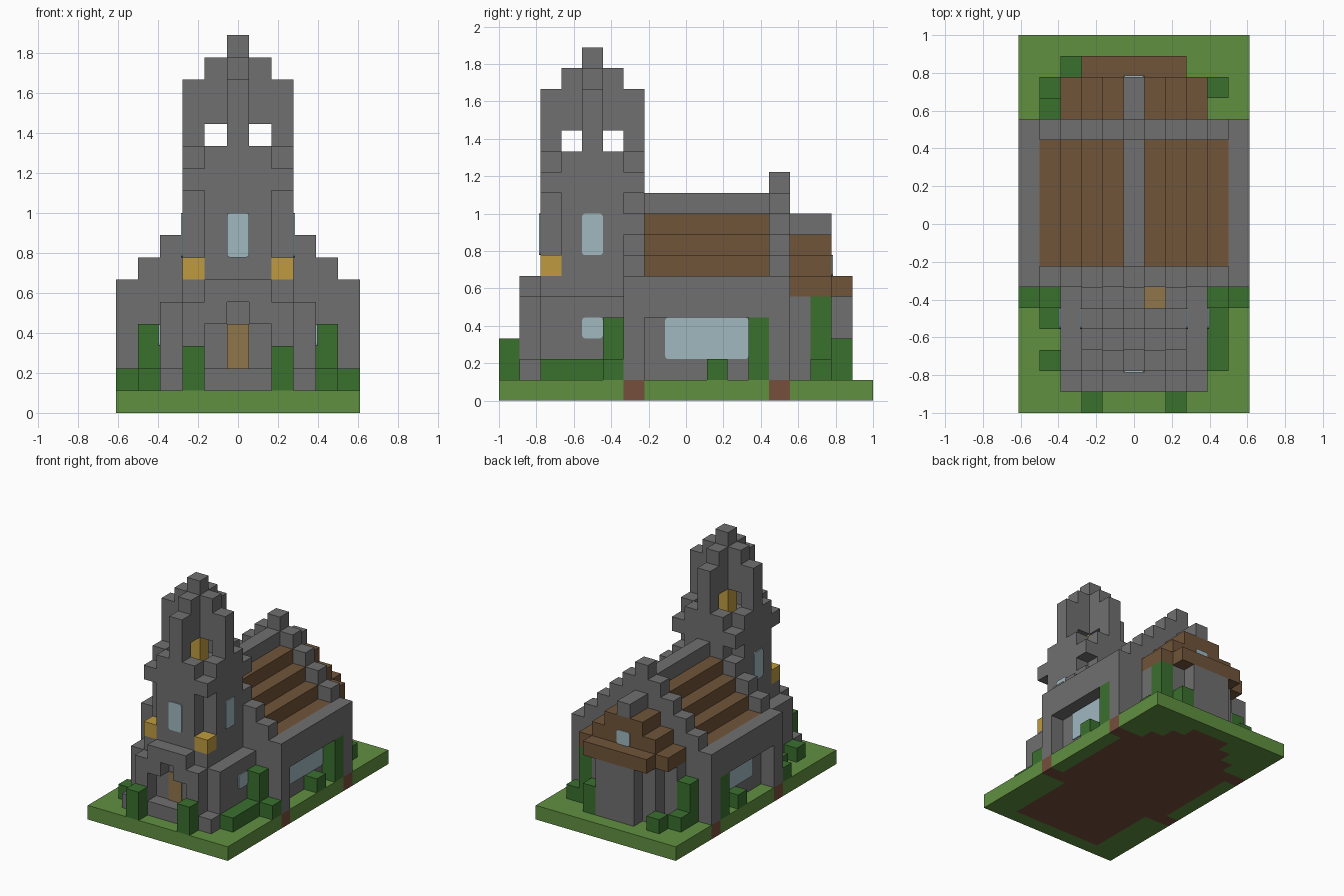
import bpy, bmesh
from mathutils import Vector

U = 1 / 9      # one block
T = 0.07       # plate thickness in blocks

cube = bpy.data.objects.get("Cube")
if cube:
    bpy.data.objects.remove(cube)


def material(name, r, g, b):
    m = bpy.data.materials.new(name)
    m.use_nodes = True
    m.diffuse_color = (r, g, b, 1)
    m.node_tree.nodes["Principled BSDF"].inputs["Base Color"].default_value = (r, g, b, 1)
    return m


stone = material("grey stone", .16, .16, .16)
grass = material("grass green", .12, .28, .053)
leaf = material("leaf green", .042, .16, .027)
tile = material("roof brown", .162, .089, .041)
gold = material("gold", .52, .33, .05)
glass = material("pale glass", .35, .48, .53)
wood = material("door wood", .28, .18, .072)
soil = material("soil brown", .18, .08, .045)


def finish(name, bm, *mats):
    bmesh.ops.scale(bm, vec=(U, U, U), verts=bm.verts)
    bmesh.ops.recalc_face_normals(bm, faces=bm.faces)
    mesh = bpy.data.meshes.new(name)
    bm.to_mesh(mesh)
    bm.free()
    for m in mats:
        mesh.materials.append(m)
    obj = bpy.data.objects.new(name, mesh)
    bpy.context.collection.objects.link(obj)
    return obj


def add_box(bm, x0, x1, y0, y1, z0, z1):
    verts = bmesh.ops.create_cube(bm, size=1)["verts"]
    for v in verts:
        v.co = Vector(((x0 + x1) / 2 + v.co.x * (x1 - x0),
                       (y0 + y1) / 2 + v.co.y * (y1 - y0),
                       (z0 + z1) / 2 + v.co.z * (z1 - z0)))
    return verts


def part(name, mat, boxes, mirror=False):
    """Blocks given as x0, x1, y0, y1, z0, z1; optionally repeated on -x."""
    bm = bmesh.new()
    for x0, x1, *rest in boxes:
        add_box(bm, x0, x1, *rest)
        if mirror:
            add_box(bm, -x1, -x0, *rest)
    return finish(name, bm, mat)


def centred(half, *rest):
    return (-half, half, *rest)


def pane(name, axis, *box):
    """Thin glass plate with clipped corners, facing along axis."""
    bm = bmesh.new()
    add_box(bm, *box)
    edges = [e for e in bm.edges
             if abs((e.verts[0].co - e.verts[1].co)[axis]) > T / 2
             and (e.verts[0].co - e.verts[1].co).length < 2 * T]
    bmesh.ops.bevel(bm, geom=edges, offset=.13, segments=2, profile=.5, affect='EDGES')
    finish(name, bm, glass)


# Ground: block grid, soil under the building footprint
FOOTPRINT = [(3.5, -8, -3), (5.5, -3, -2), (4.5, -2, 4), (5.5, 4, 5),
             (3.5, 5, 6), (2.5, 6, 7), (1.5, 7, 8)]
bm = bmesh.new()
bmesh.ops.create_grid(bm, x_segments=11, y_segments=18, size=1)
for v in bm.verts:
    v.co.x *= 5.5
    v.co.y *= 9
top = bmesh.ops.extrude_face_region(bm, geom=bm.faces[:])["geom"]
for v in top:
    if isinstance(v, bmesh.types.BMVert):
        v.co.z = 1
for f in bm.faces:
    c = f.calc_center_median()
    if any(abs(c.x) <= w and y0 < c.y < y1 for w, y0, y1 in FOOTPRINT):
        f.material_index = 1
finish("ground", bm, grass, soil)

# Tower base and porch
part("tower_base", stone, [centred(3.5, -7, -3, 1, 5), centred(2.5, -7, -3, 5, 6)])
part("porch_sides", stone, [(1.5, 2.5, -8, -7, 1, 5), (.5, 1.5, -8, -7, 4, 5),
                            (2.5, 3.5, -8, -7, 1, 2)], mirror=True)
part("porch_top", stone, [centred(1.5, -8, -7, 5, 6)])
part("porch_step", stone, [centred(1.5, -8, -7, 1, 2)])
part("door", wood, [centred(.5, -7 - T, -7, 2, 4)])
part("corner_lamps", gold, [(1.5, 2.5, -7, -6, 6, 7)], mirror=True)

# Tower shaft, belfry and spire, centred on y = MID
MID = -4.5
part("tower_shaft", stone, [centred(2.5, -6, -3, 6, 11), centred(1.5, -7, -2, 6, 11)])
part("tower_corner_blocks", stone,
     [(1.5, 2.5, y, y + 1, 10, 11) for y in (-7, -3)], mirror=True)
part("belfry_parapet", stone,
     [(1.5, 2.5, y, y + 1, 11, 12) for y in (-6, -4)]
     + [(.5, 1.5, y, y + 1, 11, 12) for y in (-7, -3)], mirror=True)
part("belfry_side_piers", stone, [(1.5, 2.5, -5, -4, 11, 15)], mirror=True)
part("belfry_end_piers", stone, [centred(.5, y, y + 1, 11, 15) for y in (-7, -3)])
part("spire", stone, [centred(1.5, -5, -4, 13, 16), centred(.5, -6, -3, 13, 16),
                      centred(.5, -5, -4, 16, 17)])
part("bell", gold, [centred(.5, -5, -4, 11, 13)])
part("belfry_hatch", wood, [(.5, 1.5, -4, -3, 11, 11 + T)])

# Nave: stepped gables, side walls, stepped roof
gable = []
for y in (-3, 4):
    for k in range(6):
        gable.append(centred(k + .5, y, y + 1, 10 - k if k < 5 else 1, 11 - k))
part("nave_gables", stone, gable)
part("nave_walls", stone, [centred(4.5, -2, 4, 1, 5)])
part("nave_side_beams", stone, [(4.5, 5.5, -2, 4, 4, 6)], mirror=True)
part("nave_roof", tile, [centred(k + .5, -2, 4, 9 - k, 10 - k) for k in range(1, 5)])
part("nave_ridge", stone, [centred(.5, -2, 4, 9, 10)])

# Apse: stepped plan and roof
part("apse_walls", stone, [centred(3.5, 5, 6, 1, 5), centred(2.5, 6, 7, 1, 5),
                           centred(1.5, 7, 8, 1, 5)])
part("apse_roof", tile, [centred(3.5, 5, 7, 5, 6), centred(2.5, 7, 8, 5, 6),
                         centred(2.5, 5, 7, 6, 7), centred(1.5, 5, 7, 7, 8)])
part("apse_ridge", stone, [centred(.5, 5, 7, 8, 9)])

# Windows
pane("tower_front_window", 1, *centred(.5, -7 - T, -7, 7, 9))
pane("apse_window", 1, *centred(.5, 7, 7 + T, 6, 7))
for side, s in (("right", 1), ("left", -1)):
    for name, x, y0, y1, z0, z1 in (("tower", 2.5, -5, -4, 7, 9),
                                    ("base", 3.5, -5, -4, 3, 4),
                                    ("nave", 4.5, -1, 3, 2, 4)):
        x0, x1 = sorted((s * x, s * (x + T)))
        pane(f"{name}_{side}_window", 0, x0, x1, y0, y1, z0, z1)


# Bushes: centre column x, front edge y, length, top height
def bush(x, y, length, z):
    return (x - .5, x + .5, y, y + length, 1, z)


part("paired_bushes", leaf, [bush(2, -9, 1, 3), bush(4, -4, 1, 4), bush(5, -4, 1, 2),
                             bush(5, 1, 1, 2), bush(5, 3, 1, 4)], mirror=True)
part("right_bushes", leaf, [bush(4, -7, 3, 2), bush(4, 6, 1, 2), bush(3, 6, 1, 5),
                            bush(2, 7, 1, 3)])
part("left_bushes", leaf, [bush(-4, -5, 1, 2), bush(-4, -7, 1, 2), bush(-4, 5, 1, 4),
                           bush(-4, 6, 1, 2), bush(-3, 7, 1, 2)])
